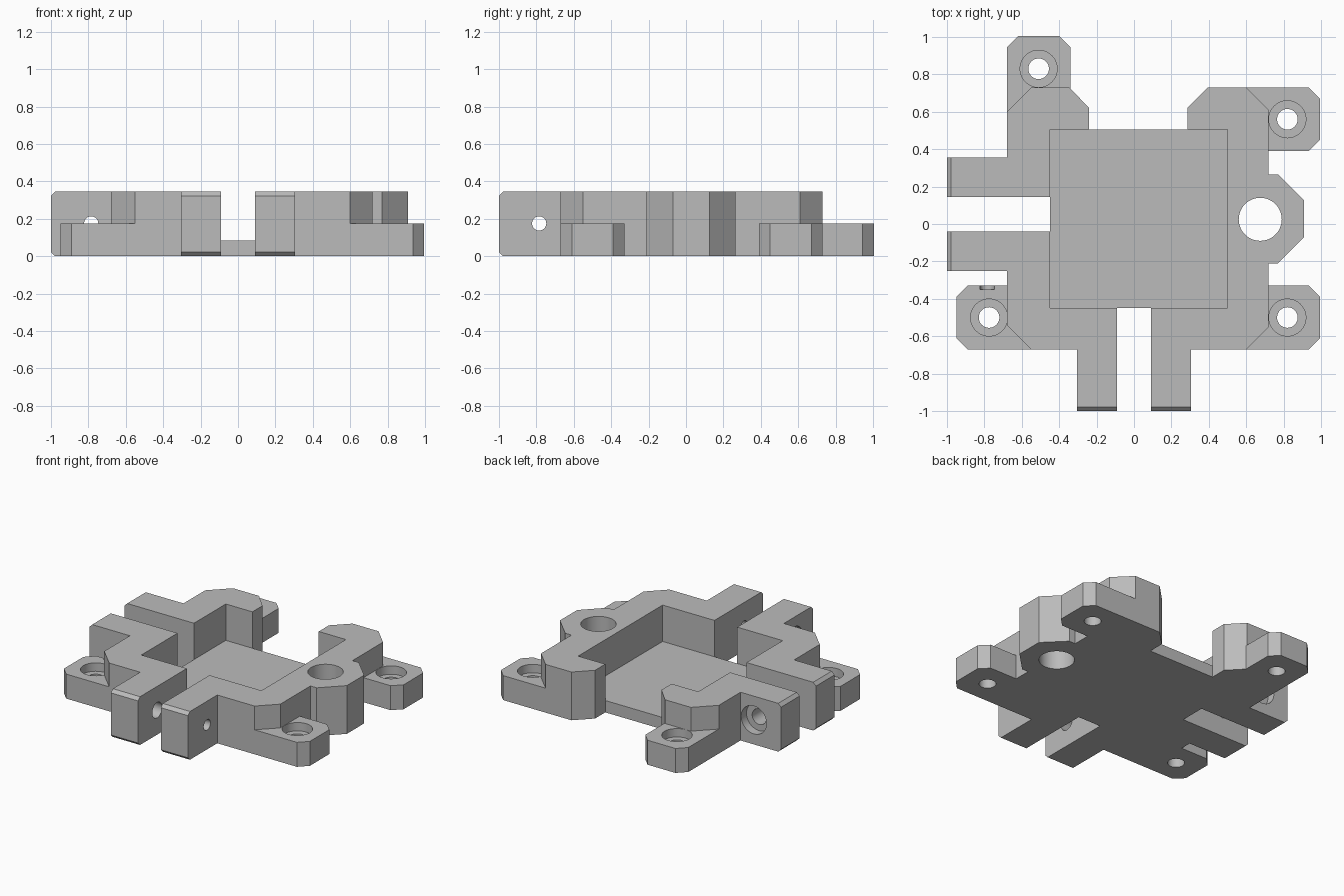
import bpy, bmesh
from math import pi
from mathutils import Matrix, Vector

cube = bpy.data.objects.get("Cube")
if cube:
    bpy.data.objects.remove(cube, do_unlink=True)

TOP, EAR_TOP, FLOOR = 0.345, 0.175, 0.085
BORE, HEAD, PILOT = 0.055, 0.1, 0.038
HEAD_DEPTH = 0.06

grey = bpy.data.materials.new("light grey plastic")
grey.use_nodes = True
grey.diffuse_color = (0.5, 0.5, 0.5, 1)
grey.node_tree.nodes["Principled BSDF"].inputs["Base Color"].default_value = grey.diffuse_color


def to_object(name, bm):
    bmesh.ops.recalc_face_normals(bm, faces=bm.faces)
    mesh = bpy.data.meshes.new(name)
    bm.to_mesh(mesh)
    bm.free()
    mesh.materials.append(grey)
    ob = bpy.data.objects.new(name, mesh)
    bpy.context.collection.objects.link(ob)
    return ob


def prism_mesh(points, z0, z1):
    bm = bmesh.new()
    face = bm.faces.new([bm.verts.new((x, y, z0)) for x, y in points])
    new = bmesh.ops.extrude_face_region(bm, geom=[face])["geom"]
    bmesh.ops.translate(bm, vec=(0, 0, z1 - z0),
                        verts=[v for v in new if isinstance(v, bmesh.types.BMVert)])
    return bm


def box(name, x0, x1, y0, y1, z0, z1):
    return to_object(name, prism_mesh([(x0, y0), (x1, y0), (x1, y1), (x0, y1)], z0, z1))


def rod(name, start, end, radius):
    a, b = Vector(start), Vector(end)
    turn = (b - a).to_track_quat('Z', 'Y').to_matrix().to_4x4()
    bm = bmesh.new()
    bmesh.ops.create_cone(bm, cap_ends=True, segments=48, radius1=radius, radius2=radius,
                          depth=(b - a).length, matrix=Matrix.Translation((a + b) / 2) @ turn)
    return to_object(name, bm)


def combine(target, other, operation):
    mod = target.modifiers.new(operation, 'BOOLEAN')
    mod.operation, mod.solver, mod.object = operation, 'EXACT', other
    bpy.context.view_layer.objects.active = target
    bpy.ops.object.modifier_apply(modifier=mod.name)
    bpy.data.objects.remove(other, do_unlink=True)


# Full-height body outline with clamp arms at the front and on the -x side
outline = [
    (-0.24, 0.505), (0.285, 0.505), (0.285, 0.62), (0.395, 0.73), (0.6, 0.73), (0.72, 0.61),
    (0.72, 0.265), (0.77, 0.265), (0.91, 0.125), (0.91, -0.07), (0.77, -0.21), (0.72, -0.21),
    (0.72, -0.55), (0.6, -0.67), (0.305, -0.67), (0.305, -1), (0.09, -1), (0.09, -0.45),
    (-0.09, -0.45), (-0.09, -1), (-0.305, -1), (-0.305, -0.67), (-0.55, -0.67), (-0.68, -0.54),
    (-0.68, -0.25), (-1, -0.25), (-1, -0.04), (-0.45, -0.04), (-0.45, 0.145), (-1, 0.145),
    (-1, 0.355), (-0.68, 0.355), (-0.68, 0.6), (-0.55, 0.73), (-0.345, 0.73), (-0.24, 0.62)]
bm = prism_mesh(outline, 0, TOP)

# Small chamfers along the top and bottom of the arm ends
ends = [e for e in bm.edges
        if abs(e.verts[0].co.z - e.verts[1].co.z) < 0.01
        and any(all(v.co[axis] < -0.99 for v in e.verts) for axis in (0, 1))]
bmesh.ops.bevel(bm, geom=ends, offset=0.022, segments=1, affect='EDGES')
body = to_object("mounting_bracket", bm)

# Low mounting ears: hole centre and outward direction
ears = [((-0.51, 0.83), (0, 1)), ((0.82, 0.56), (1, 0)),
        ((0.82, -0.5), (1, 0)), ((-0.775, -0.5), (-1, 0))]
profile = [(-0.24, -0.17), (0.115, -0.17), (0.175, -0.11), (0.175, 0.11), (0.115, 0.17), (-0.24, 0.17)]
for (cx, cy), (dx, dy) in ears:
    pts = [(cx + u * dx - v * dy, cy + u * dy + v * dx) for u, v in profile]
    combine(body, to_object("ear", prism_mesh(pts, 0, EAR_TOP)), 'UNION')

# Central pocket, open at the back
combine(body, box("pocket", -0.45, 0.5, -0.45, 0.505, FLOOR, 1), 'DIFFERENCE')

# Counterbored ear holes
for (cx, cy), _ in ears:
    combine(body, rod("bore", (cx, cy, -0.1), (cx, cy, EAR_TOP + 0.05), BORE), 'DIFFERENCE')
    combine(body, rod("head", (cx, cy, EAR_TOP - HEAD_DEPTH), (cx, cy, EAR_TOP + 0.05), HEAD - 0.001),
            'DIFFERENCE')

# Large vertical hole in the side lobe
combine(body, rod("side_hole", (0.675, 0.025, -0.1), (0.675, 0.025, 0.5), 0.115), 'DIFFERENCE')

# Clamp screw holes: pilot in one arm, clearance and head recess in the other
P, Z = -0.785, 0.175
for start, end, r in [
        ((0, P, Z), (0.4, P, Z), PILOT), ((-0.4, P, Z), (0, P, Z), BORE),
        ((-0.4, P, Z), (-0.305 + HEAD_DEPTH, P, Z), HEAD),
        ((P, -0.35, Z), (P, 0.05, Z), PILOT), ((P, 0.05, Z), (P, 0.45, Z), BORE),
        ((P, 0.355 - HEAD_DEPTH, Z), (P, 0.45, Z), HEAD)]:
    combine(body, rod("screw_hole", start, end, r), 'DIFFERENCE')

# Smooth hole walls, sharp edges elsewhere
for ob in bpy.context.selected_objects:
    ob.select_set(False)
body.select_set(True)
bpy.context.view_layer.objects.active = body
bpy.ops.object.shade_smooth_by_angle(angle=pi / 9)
